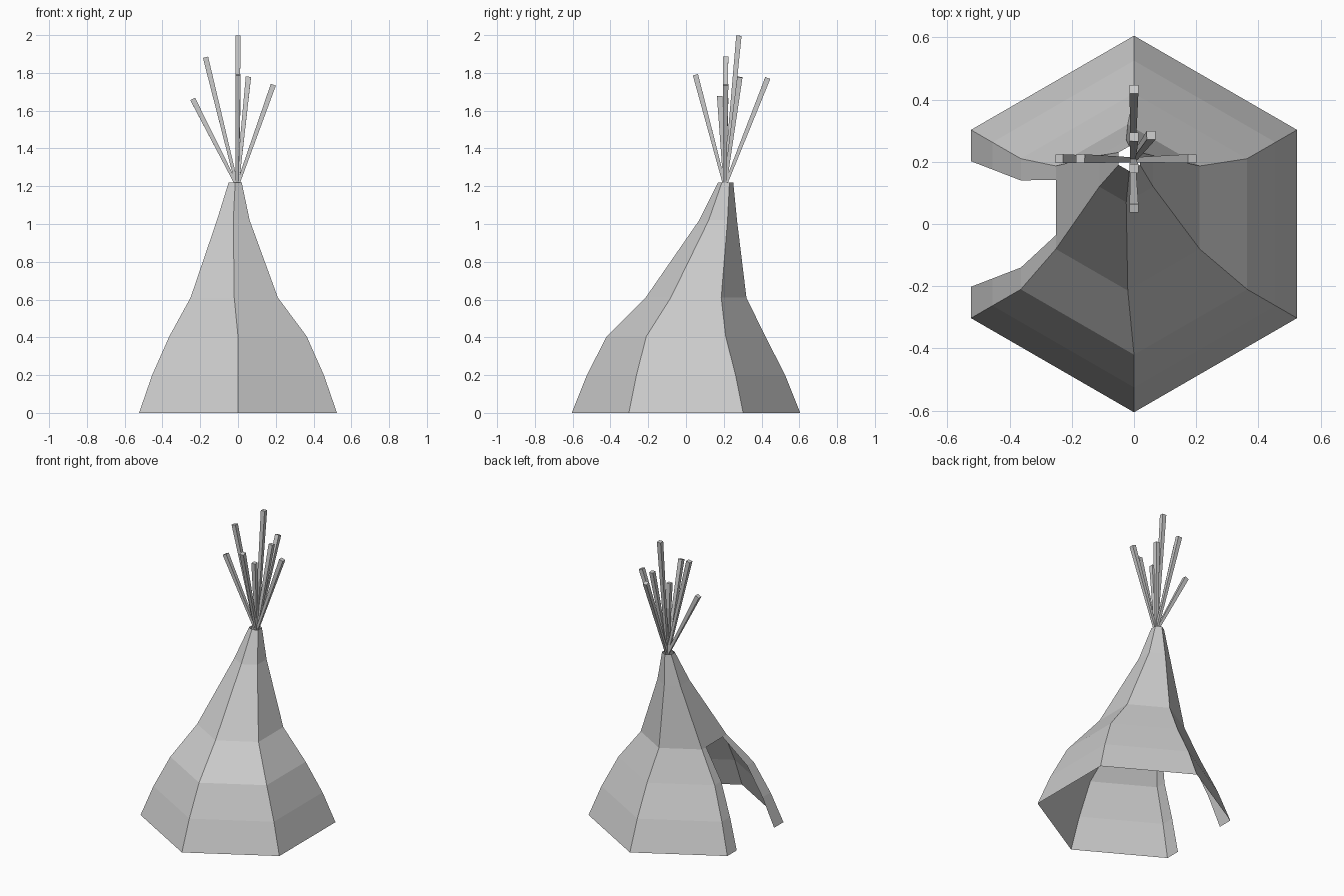
import bpy, bmesh
from math import radians, cos, sin, pi
from mathutils import Vector, Matrix

if "Cube" in bpy.data.objects:
    bpy.data.objects.remove(bpy.data.objects["Cube"])


def finish(bm, name):
    mesh = bpy.data.meshes.new(name)
    bm.to_mesh(mesh)
    bm.free()
    obj = bpy.data.objects.new(name, mesh)
    bpy.context.collection.objects.link(obj)
    return obj


# Tent cover: leaning hexagonal rings (z, centre x, centre y, radius)
RINGS = [
    (0.00, 0.0, 0.0, 0.605),
    (0.20, 0.0, 0.0, 0.525),
    (0.405, 0.0, 0.0, 0.42),
    (0.61, -0.02, 0.053, 0.267),
    (1.02, -0.025, 0.17, 0.10),
    (1.22, -0.015, 0.21, 0.04),
]
DOOR_LEVELS = 3   # the doorway reaches up through this many bands
DOOR_SIDE = 3     # ring edge holding the doorway (between its two jambs)

bm = bmesh.new()
rings = []
for z, cx, cy, r in RINGS:
    pts = [Vector((cx + r * cos(radians(a)), cy + r * sin(radians(a)), z))
           for a in (-30, 30, 90, 150, 210, 270)]
    # two door jamb points on the left face
    jambs = [pts[3].lerp(pts[4], t) for t in (1 / 6, 5 / 6)]
    pts[4:4] = jambs
    rings.append([bm.verts.new(p) for p in pts])

n = len(rings[0])
for level, (lo, hi) in enumerate(zip(rings, rings[1:])):
    for i in range(n):
        if i == DOOR_SIDE + 1 and level < DOOR_LEVELS:
            continue  # open doorway
        j = (i + 1) % n
        bm.faces.new((lo[i], lo[j], hi[j], hi[i]))
finish(bm, "tent_cover")

# Poles: square, tapering, fanning out of the smoke hole
BASE = Vector((-0.004, 0.206, 1.2))
TIPS = [
    (-0.24, 0.21, 1.662), (-0.172, 0.21, 1.883), (0.0, 0.28, 1.997),
    (0.055, 0.285, 1.778), (0.187, 0.21, 1.737), (0.0, 0.05, 1.79),
    (0.0, 0.433, 1.773), (0.0, 0.178, 1.677),
]
for k, tip in enumerate(TIPS):
    d = Vector(tip) - BASE
    bm = bmesh.new()
    bmesh.ops.create_cone(
        bm, cap_ends=True, segments=4, radius1=0.011, radius2=0.02,
        depth=d.length, matrix=Matrix.Rotation(pi / 4, 4, 'Z'))
    turn = Vector((0, 0, 1)).rotation_difference(d).to_matrix().to_4x4()
    bm.transform(Matrix.Translation(BASE + d / 2) @ turn)
    finish(bm, f"pole_{k + 1}")
